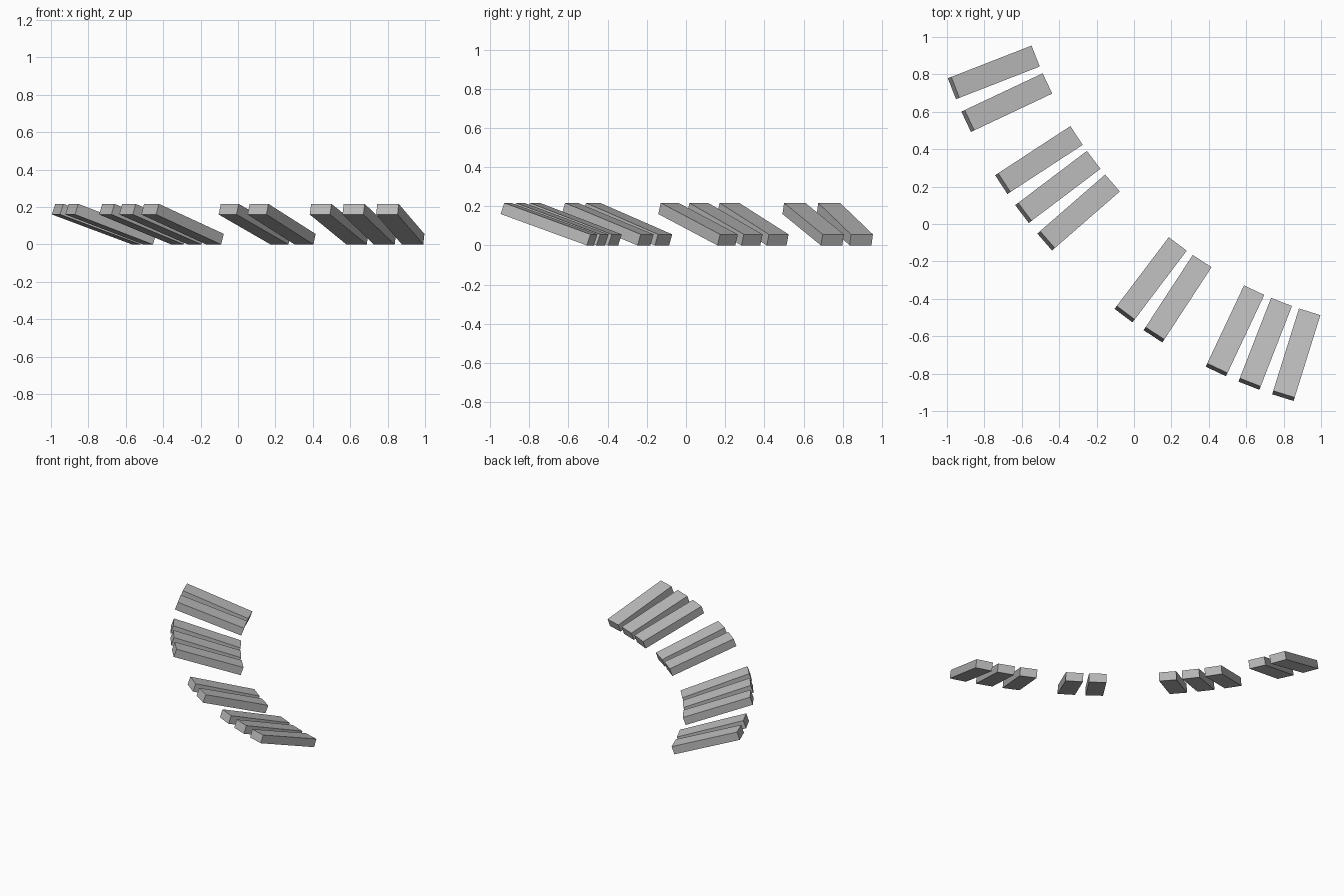
import bpy
from math import radians, cos, sin

old = bpy.data.objects.get("Cube")
if old:
    bpy.data.objects.remove(old, do_unlink=True)

grey = bpy.data.materials.new("light grey")
grey.use_nodes = True
colour = (0.5, 0.5, 0.5, 1)
grey.diffuse_color = colour
grey.node_tree.nodes["Principled BSDF"].inputs["Base Color"].default_value = colour

# Arc on which the slats sit, and the slots that hold a slat
CENTRE_X, CENTRE_Y, RADIUS = 1.629, 1.738, 2.553
START, STEP = 21.3, 3.95
SLOTS = (0, 1, 3, 4, 5, 8, 9, 11, 12, 13)
LENGTH, WIDTH, THICKNESS, TILT = 0.488, 0.12, 0.06, 19.2
HEIGHT = (LENGTH * sin(radians(TILT)) + THICKNESS * cos(radians(TILT))) / 2


def add_slat(number, angle):
    """One straight slat, pointing at the arc centre and sloping down to it."""
    bpy.ops.mesh.primitive_cube_add(
        size=1,
        location=(CENTRE_X - RADIUS * cos(angle), CENTRE_Y - RADIUS * sin(angle), HEIGHT),
        rotation=(0, radians(TILT), angle))
    slat = bpy.context.object
    slat.name = f"slat_{number}"
    slat.scale = (LENGTH, WIDTH, THICKNESS)
    slat.data.materials.append(grey)


for number, slot in enumerate(SLOTS, 1):
    add_slat(number, radians(START + STEP * slot))
